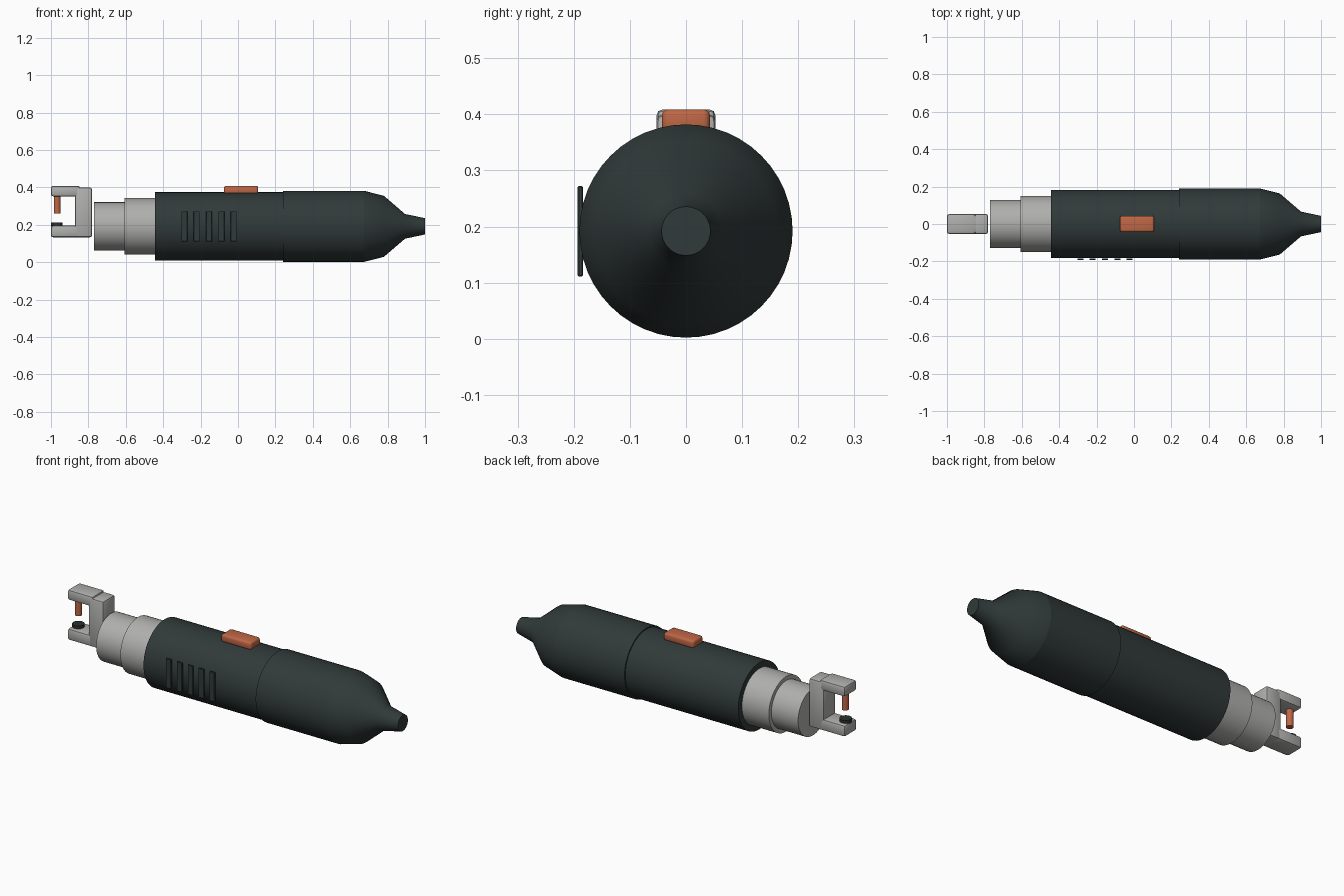
import bpy, bmesh, math
from mathutils import Vector

if "Cube" in bpy.data.objects:
    bpy.data.objects.remove(bpy.data.objects["Cube"])

AXIS_Z = 0.192


def material(name, rgb):
    m = bpy.data.materials.new(name)
    m.diffuse_color = (*rgb, 1)
    m.use_nodes = True
    m.node_tree.nodes["Principled BSDF"].inputs["Base Color"].default_value = m.diffuse_color
    return m


DARK = material("dark_green_grey", (0.030, 0.042, 0.041))
BLACK = material("dark_trim", (0.022, 0.030, 0.030))
GREY = material("light_grey", (0.43, 0.43, 0.42))
ORANGE = material("burnt_orange", (0.52, 0.135, 0.06))


def finish(bm, name, mat, smooth=True):
    bmesh.ops.recalc_face_normals(bm, faces=bm.faces)
    mesh = bpy.data.meshes.new(name)
    bm.to_mesh(mesh)
    bm.free()
    mesh.materials.append(mat)
    ob = bpy.data.objects.new(name, mesh)
    bpy.context.collection.objects.link(ob)
    bpy.context.view_layer.objects.active = ob
    bpy.ops.object.select_all(action='DESELECT')
    ob.select_set(True)
    if smooth:
        bpy.ops.object.shade_smooth_by_angle(angle=math.radians(30))
    return ob


def turned(name, profile, mat, origin=(0, 0, AXIS_Z), upright=False, sides=48):
    """Capped solid of revolution from (position, radius) pairs."""
    bm = bmesh.new()
    rings = []
    for p, r in profile:
        ring = []
        for i in range(sides):
            a = 2 * math.pi * i / sides
            c, s = r * math.cos(a), r * math.sin(a)
            co = (c, s, p) if upright else (p, c, s)
            ring.append(bm.verts.new(Vector(co) + Vector(origin)))
        rings.append(ring)
    for a, b in zip(rings, rings[1:]):
        for i in range(sides):
            j = (i + 1) % sides
            bm.faces.new((a[i], a[j], b[j], b[i]))
    bm.faces.new(rings[0])
    bm.faces.new(rings[-1])
    return finish(bm, name, mat)


def block(name, xr, yr, zr, mat, bevel=0.0, segments=2):
    """Box from axis ranges, with optional rounded edges."""
    bm = bmesh.new()
    bmesh.ops.create_cube(bm, size=1)
    for v in bm.verts:
        v.co = [r[0] + (c + 0.5) * (r[1] - r[0]) for c, r in zip(v.co, (xr, yr, zr))]
    if bevel:
        bmesh.ops.bevel(bm, geom=bm.edges[:], offset=bevel, segments=segments,
                        profile=0.5, affect='EDGES')
    return finish(bm, name, mat)


# Main barrel, rear grip and tapered cable end
turned("main_barrel", [(-0.445, 0.183), (0.24, 0.183)], DARK)
turned("rear_grip", [(0.24, 0.190), (0.674, 0.190)], DARK)
turned("tapered_tail", [(0.674, 0.190), (0.78, 0.163), (0.893, 0.066), (1.0, 0.0435)], DARK)

# Stepped metal collars
turned("large_collar", [(-0.608, 0.151), (-0.445, 0.151)], GREY)
turned("small_collar", [(-0.77, 0.129), (-0.608, 0.129)], GREY)

# C-shaped jaw
W = (-0.053, 0.053)
block("jaw_post", (-0.872, -0.78), W, (0.133, 0.400), GREY, 0.012)
block("jaw_upper_arm", (-1.0, -0.845), W, (0.352, 0.409), GREY, 0.012)
block("jaw_lower_arm", (-1.0, -0.845), W, (0.133, 0.196), GREY, 0.012)

# Punch pin and the die below it
turned("punch_pin", [(0.26, 0.018), (0.36, 0.018)], ORANGE, (-0.967, 0, 0), True, 24)
turned("die_disc", [(0.19, 0.031), (0.212, 0.031)], BLACK, (-0.968, 0, 0), True, 24)

# Push button on top
block("push_button", (-0.075, 0.108), (-0.043, 0.043), (0.365, 0.409), ORANGE, 0.012, 3)

# Row of vent bars on the front side
for i in range(5):
    x = -0.287 + 0.066 * i
    block(f"vent_bar_{i + 1}", (x - 0.016, x + 0.016), (-0.193, -0.1835), (0.111, 0.272),
          DARK, 0.002, 1)
